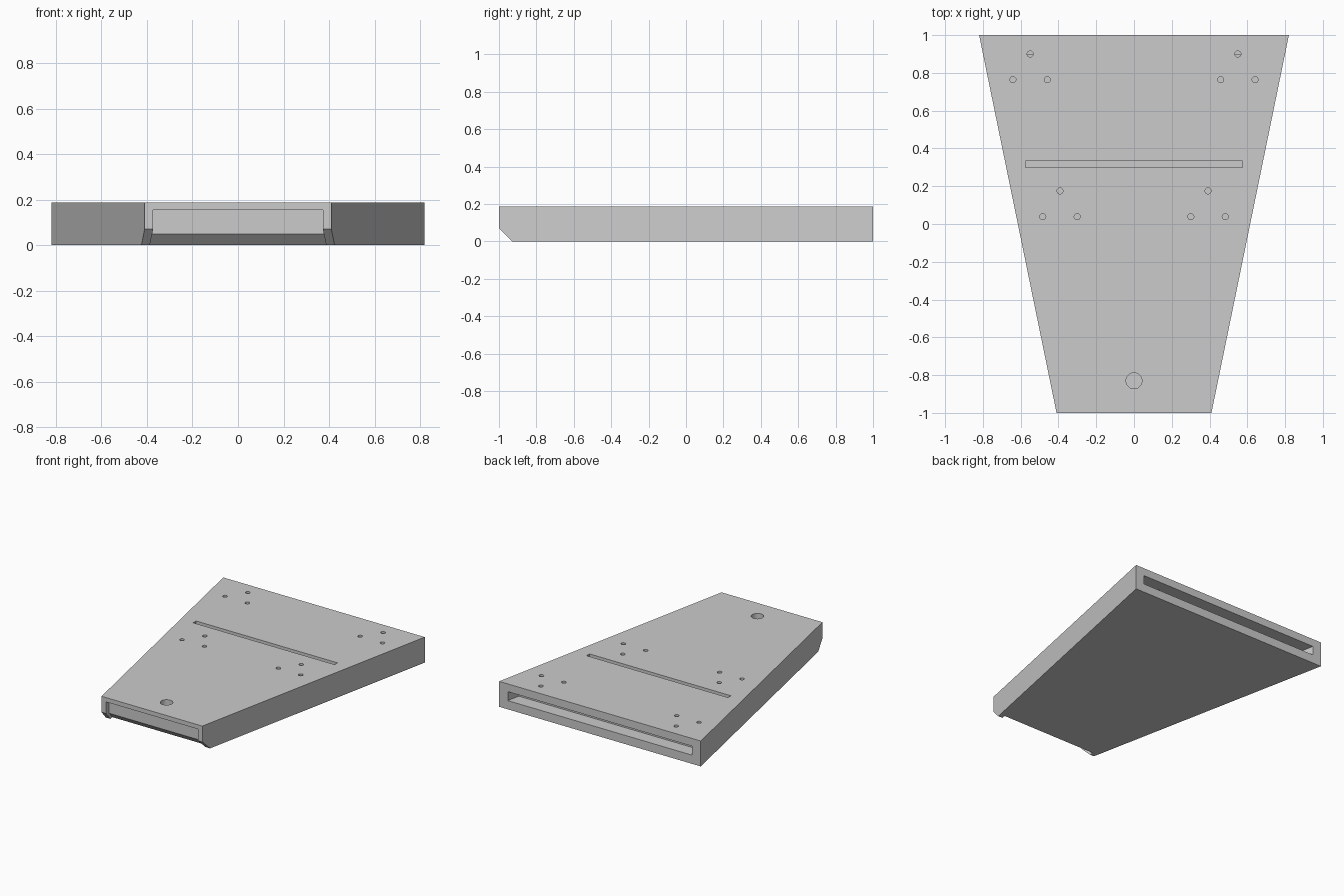
import bpy
import bmesh
from mathutils import Matrix

cube = bpy.data.objects.get("Cube")
if cube:
    bpy.data.objects.remove(cube, do_unlink=True)

TOP = 0.187
HOLE_FLOOR = 0.09

grey = bpy.data.materials.new("light grey")
grey.use_nodes = True
grey.diffuse_color = (0.6, 0.6, 0.6, 1)
grey.node_tree.nodes["Principled BSDF"].inputs["Base Color"].default_value = (0.6, 0.6, 0.6, 1)


def make_object(name, bm):
    bmesh.ops.recalc_face_normals(bm, faces=bm.faces)
    mesh = bpy.data.meshes.new(name)
    bm.to_mesh(mesh)
    bm.free()
    mesh.materials.append(grey)
    obj = bpy.data.objects.new(name, mesh)
    bpy.context.collection.objects.link(obj)
    return obj


def tapered(name, profile, inset=0.0):
    """Side profile (y, z) spanned across the tapering width, less an inset."""
    bm = bmesh.new()
    sides = []
    for side in (-1, 1):
        sides.append([bm.verts.new((side * (0.615 + 0.205 * y - inset), y, z)) for y, z in profile])
    left, right = sides
    bm.faces.new(left)
    bm.faces.new(right[::-1])
    for i in range(len(profile)):
        bm.faces.new((left[i - 1], left[i], right[i], right[i - 1]))
    return make_object(name, bm)


def drill(x, y, radius, segments):
    bm = bmesh.new()
    height = 0.2
    bmesh.ops.create_cone(bm, cap_ends=True, segments=segments, radius1=radius, radius2=radius,
                          depth=height, matrix=Matrix.Translation((x, y, HOLE_FLOOR + height / 2)))
    return make_object("hole_cutter", bm)


# Tapered slab with a chamfered lower front edge
body = tapered("tapered_slab", [(-1, 0.07), (-0.93, 0), (1, 0), (1, TOP), (-1, TOP)])

# Front recess between the cheeks, and the slot in the back
cutters = [
    tapered("front_recess_cutter",
            [(-1.1, 0.155), (-1.1, -0.1), (-0.8, -0.1), (-0.95, 0.05), (-0.95, 0.155)], 0.037),
    tapered("back_slot_cutter", [(0.9, 0.064), (1.1, 0.064), (1.1, 0.13), (0.9, 0.13)], 0.07),
]

# Long slit across the top
bm = bmesh.new()
bmesh.ops.create_cube(bm, size=1, matrix=Matrix.Translation((0, 0.317, HOLE_FLOOR + 0.1))
                      @ Matrix.Diagonal((1.15, 0.034, 0.2, 1)))
cutters.append(make_object("slit_cutter", bm))

# Large front hole and four triangular groups of small holes
cutters.append(drill(0, -0.83, 0.042, 48))
for side in (-1, 1):
    for cx, cy in ((0.55, 0.9), (0.392, 0.175)):
        for dx, dy in ((0, 0), (-0.091, -0.136), (0.091, -0.136)):
            cutters.append(drill(side * (cx + dx), cy + dy, 0.016, 24))

# Cut everything, then discard the cutters
for cutter in cutters:
    cutter.hide_render = True
    mod = body.modifiers.new(cutter.name, "BOOLEAN")
    mod.operation = "DIFFERENCE"
    mod.solver = "EXACT"
    mod.object = cutter
bpy.context.view_layer.objects.active = body
body.select_set(True)
for mod in list(body.modifiers):
    bpy.ops.object.modifier_apply(modifier=mod.name)
for cutter in cutters:
    bpy.data.objects.remove(cutter, do_unlink=True)

bpy.ops.object.shade_smooth_by_angle()
